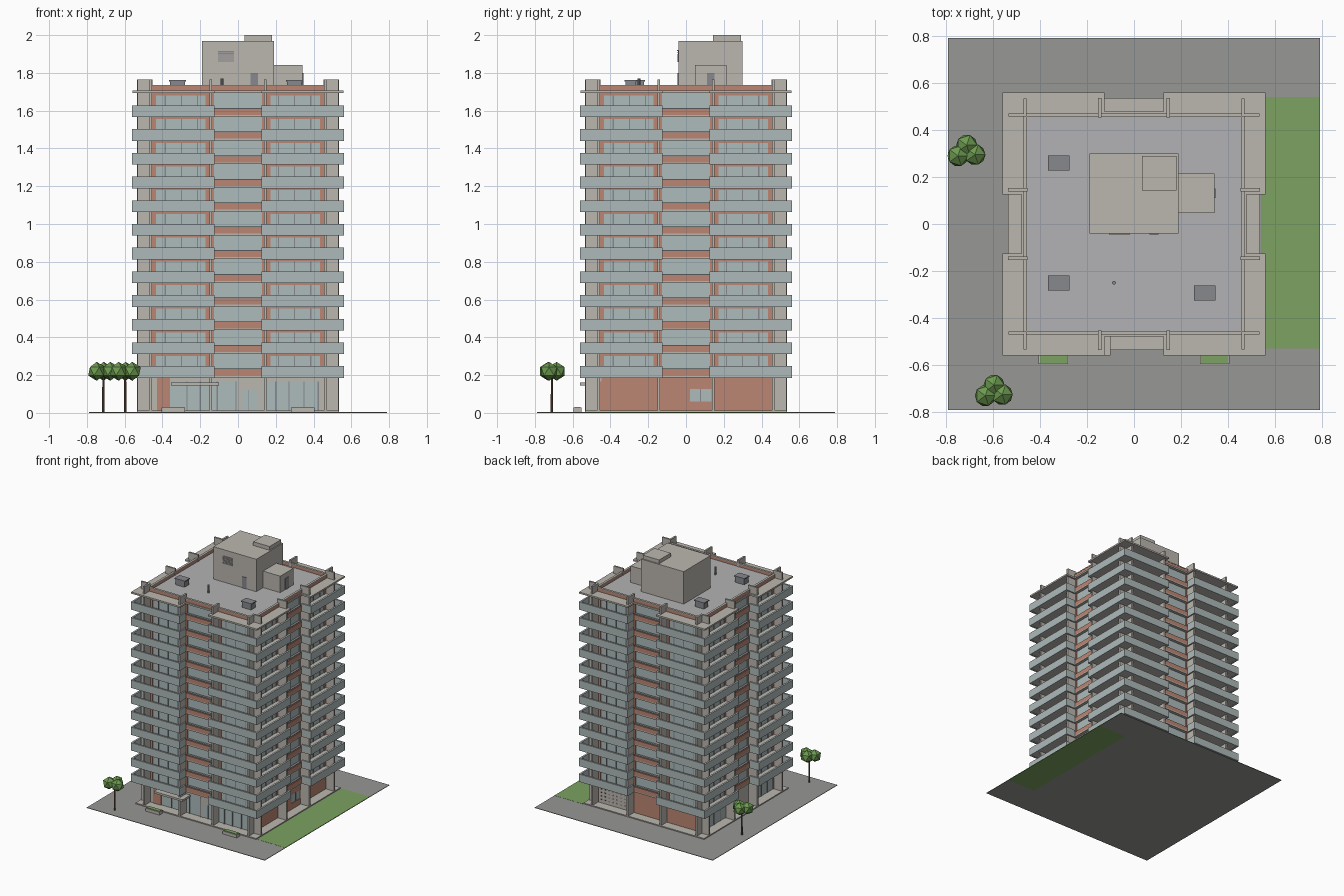
import bpy, bmesh, math
from mathutils import Matrix, Vector

if "Cube" in bpy.data.objects:
    bpy.data.objects.remove(bpy.data.objects["Cube"])

COL = dict(beige=(.50, .47, .43), brick=(.50, .24, .17), glass=(.42, .50, .50), panel=(.43, .49, .49),
           dark=(.14, .15, .16), paving=(.31, .31, .30), lawn=(.20, .36, .12), deck=(.45, .45, .46),
           leaf=(.15, .32, .08), trunk=(.16, .09, .05), metal=(.24, .25, .27))
MATS = {}
for k, c in COL.items():
    MATS[k] = bpy.data.materials.new(k)
    MATS[k].diffuse_color = (*c, 1)


def finish(name, bm, mat):
    bmesh.ops.recalc_face_normals(bm, faces=bm.faces)
    me = bpy.data.meshes.new(name)
    bm.to_mesh(me)
    bm.free()
    me.materials.append(MATS[mat])
    ob = bpy.data.objects.new(name, me)
    bpy.context.collection.objects.link(ob)
    return ob


def build(name, boxes, mat):
    """One object from boxes given as (x0, x1, y0, y1, z0, z1)."""
    bm = bmesh.new()
    for x0, x1, y0, y1, z0, z1 in boxes:
        m = Matrix.Translation(((x0 + x1) / 2, (y0 + y1) / 2, (z0 + z1) / 2)) @ \
            Matrix.Diagonal((x1 - x0, y1 - y0, z1 - z0, 1))
        bmesh.ops.create_cube(bm, size=1, matrix=m)
    return finish(name, bm, mat)


def turn(b, n=1):
    """Quarter turns about z: front -> right -> back -> left."""
    for _ in range(n):
        b = (-b[3], -b[2], b[0], b[1], b[4], b[5])
    return b


def ring(boxes):
    return [turn(b, n) for b in boxes for n in range(4)]


def mirror(boxes):
    return boxes + [(-b[1], -b[0], *b[2:]) for b in boxes]


E, N, H, W = .558, .478, .125, .46   # slab edge, notch depth, notch half width, wall line
FLOORS = [.187 + .1255 * k for k in range(12)]
ROOF = .187 + .1255 * 12


def notched_slabs(name, levels, t, mat):
    bm = bmesh.new()
    side = [(-E, -E), (-H, -E), (-H, -N), (H, -N), (H, -E)]
    for z in levels:
        pts = [Matrix.Rotation(math.pi / 2 * n, 3, 'Z') @ Vector((x, y, z)) for n in range(4) for x, y in side]
        f = bm.faces.new([bm.verts.new(p) for p in pts])
        ext = bmesh.ops.extrude_face_region(bm, geom=[f])['geom']
        # keep the lower cap: the source face is retained below
        bmesh.ops.translate(bm, vec=(0, 0, t), verts=[v for v in ext if isinstance(v, bmesh.types.BMVert)])
        if not f.is_valid or len([q for q in bm.faces if all(abs(v.co.z - z) < 1e-5 for v in q.verts)]) == 0:
            bm.faces.new([v for v in bm.verts if abs(v.co.z - z) < 1e-5])
    return finish(name, bm, mat)


# site
build("ground", [(-.79, .54, -.79, .79, 0, .004), (.54, .79, -.79, -.53, 0, .004),
                 (.54, .79, .54, .79, 0, .004)], 'paving')
build("lawn", [(.54, .79, -.53, .54, 0, .005)], 'lawn')
build("base_plinth", [(-.535, .535, -.535, .535, .004, .012)], 'beige')

# floor plates, balconies, fins
notched_slabs("floor_slabs", FLOORS, .01, 'beige')
notched_slabs("roof_slab", [ROOF], .013, 'beige')
build("balcony_parapets", ring(mirror([b for z in FLOORS for b in (
    (H, E, -E - .002, -E + .012, z - .002, z + .06),
    (H, H + .01, -E + .012, -N, z - .002, z + .06))])), 'panel')
build("vertical_fins", ring(mirror([(.456, .47, -.533, -.456, .01, 1.765),
                                    (.138, .152, -.535, -.452, .01, 1.765)])), 'beige')

# upper walls: brick surrounds, glazing and mullions
brick, glass, mull = [], [], []
for z in FLOORS:
    b, t = z + .01, z + .1255
    brick += [(-H, H, -N, -W + .01, z + .008, z + .042)]
    glass += [(-.13, .13, -W + .006, -W + .012, z + .046, t)]
    mull += [(-H, H, -N + .006, -W + .01, z + .042, z + .047)]
    brick += mirror([(.435, W, -W, -W + .014, b, t), (.127, .172, -W, -W + .014, b, t),
                     (.172, .435, -W, -W + .014, t - .012, t)])
    glass += mirror([(.172, .435, -W + .004, -W + .01, b, t - .012)])
    mull += mirror([(x - .003, x + .003, -W, -W + .008, b, t - .012) for x in (.215, .30, .385)])
build("brick_walls", ring(brick), 'brick')
build("window_glass", ring(glass), 'glass')
build("window_mullions", ring(mull), 'metal')

# ground floor: front lobby
Z0, Z1, Z2 = .012, .165, .187
build("lobby_wall", [(-W, W, -W, -W + .012, Z1, Z2), (0, .13, -W, -W + .012, .12, Z1),
                     (0, .015, -W, -W + .012, Z0, .12), (.1, .13, -W, -W + .012, Z0, .12),
                     (.43, W, -W, -W + .012, Z0, Z1), (-W, -.43, -W, -W + .012, Z0, Z1)], 'beige')
build("lobby_brick", [(-.43, -.36, -W - .003, -W + .012, Z0, Z2)], 'brick')
build("lobby_glass", [(-.36, 0, -W + .004, -W + .01, Z0, Z1), (.13, .43, -W + .004, -W + .01, Z0, Z1),
                      (.015, .1, -W + .004, -W + .01, Z0, .12)], 'glass')
build("lobby_frames", [(x - .003, x + .003, -W - .002, -W + .008, Z0, Z1)
                       for x in (-.27, -.2, -.11, -.01, .2, .27, .35, .425)] +
      [(.055, .059, -W - .002, -W + .008, Z0, .12)], 'metal')
build("entrance_canopy", [(-.355, -.1, -.56, -W, .146, .162)], 'beige')

# ground floor: right, back and left sides
side_bricks = [turn(b, 1) for b in ((-W, .02, -W, -W + .012, Z0, Z2), (.135, W, -W, -W + .012, Z0, Z2),
                                    (.02, .135, -W, -W + .012, Z0, .06), (.02, .135, -W, -W + .012, .127, Z2))]
build("ground_brick", side_bricks + [(-W, .15, W - .012, W, Z0, Z2)], 'brick')
build("side_window", [turn((.02, .135, -W + .004, -W + .008, .06, .127))], 'glass')
build("side_window_bar", [turn((.075, .08, -W, -W + .006, .06, .127))], 'metal')
build("vent_screen", [(.15, W, W - .012, W, Z0, Z2)], 'beige')
build("vent_screen_holes", [(.18 + .035 * i, .19 + .035 * i, W - .002, W + .001, .035 + .028 * j, .045 + .028 * j)
                            for i in range(8) for j in range(5)], 'dark')
build("left_wall", [turn(b, 3) for b in ((-W, W, -W, -W + .012, Z1, Z2), (-.16, .16, -W, -W + .012, Z0, Z1))], 'beige')
build("left_glass", [turn(b, 3) for b in mirror([(.16, W, -W + .004, -W + .01, Z0, Z1)])], 'glass')
build("left_frames", [turn(b, 3) for b in mirror([(x - .003, x + .003, -W, -W + .008, Z0, Z1)
                                                  for x in (.22, .3, .38)])], 'metal')

# planters
PL = ((-.405, -.28), (.28, .405))
build("planters", [(a, b, -.595, -.553, .004, .028) for a, b in PL], 'beige')
build("planter_grass", [(a + .005, b - .005, -.59, -.558, .028, .032) for a, b in PL], 'lawn')

# roof
R = ROOF + .013
build("roof_deck", [(-W, W, -W, W, R, R + .004)], 'deck')
build("roof_parapet", ring([(-.47, .456, -.47, -.456, R, 1.73)]), 'brick')
build("parapet_coping", ring([(-.472, .454, -.472, -.454, 1.73, 1.737)]), 'beige')
build("penthouse", [(-.19, .19, -.04, .30, R, 1.97)], 'beige')
build("penthouse_hatch", [(.035, .18, .143, .29, 1.97, 2.0)], 'beige')
build("stair_room", [(.19, .342, .047, .215, R, 1.842)], 'beige')
build("roof_doors", [(.065, .105, -.044, -.04, R, 1.80), (.342, .346, .11, .15, R, 1.80)], 'metal')
build("louvre", [(-.105, -.02, -.043, -.04, 1.857, 1.92)], 'metal')
build("louvre_slats", [(-.105, -.02, -.047, -.043, 1.86 + .011 * i, 1.865 + .011 * i) for i in range(6)], 'beige')
AC = ((-.32, .26), (-.32, -.25), (.3, -.293))
build("air_units", [(x - .04, x + .04, y - .027, y + .027, R, 1.755) for x, y in AC], 'metal')
build("air_unit_lids", [(x - .046, x + .046, y - .032, y + .032, 1.755, 1.763) for x, y in AC], 'metal')
bm = bmesh.new()
bmesh.ops.create_cone(bm, cap_ends=True, segments=10, radius1=.008, radius2=.008, depth=.065,
                      matrix=Matrix.Translation((-.085, -.25, R + .033)))
finish("vent_pipe", bm, 'metal')

# trees: trunk and three faceted leaf clumps
for i, (x, y) in enumerate(((-.713, .31), (-.597, -.71))):
    bm = bmesh.new()
    bmesh.ops.create_cone(bm, cap_ends=True, segments=8, radius1=.007, radius2=.005, depth=.2,
                          matrix=Matrix.Translation((x, y, .104)))
    finish(f"tree_trunk_{i + 1}", bm, 'trunk')
    bm = bmesh.new()
    for dx, dy in ((-.035, -.02), (.037, -.015), (.002, .025)):
        bmesh.ops.create_icosphere(bm, subdivisions=1, radius=.05,
                                   matrix=Matrix.Translation((x + dx, y + dy, .22)))
    finish(f"tree_crown_{i + 1}", bm, 'leaf')

for m in bpy.data.materials:
    if m.users and not m.is_grease_pencil:
        m.use_nodes = True
        m.node_tree.nodes["Principled BSDF"].inputs["Base Color"].default_value = m.diffuse_color
